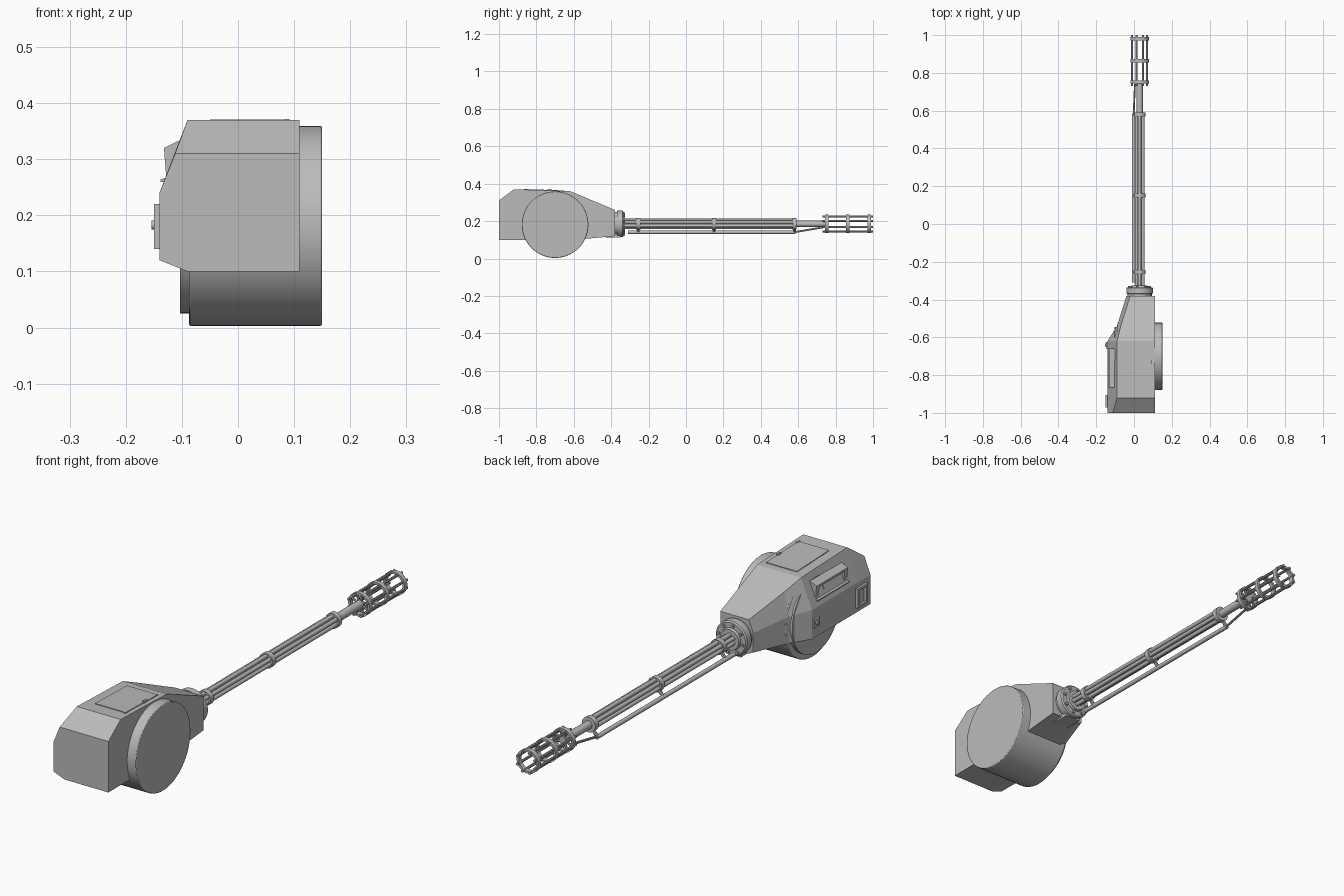
import bpy, bmesh, math
from mathutils import Vector

cube = bpy.data.objects.get("Cube")
if cube:
    bpy.data.objects.remove(cube, do_unlink=True)

metal = bpy.data.materials.new("grey metal")
grey = (0.5, 0.5, 0.5, 1)
metal.diffuse_color = grey
metal.use_nodes = True
metal.node_tree.nodes["Principled BSDF"].inputs["Base Color"].default_value = grey

AX, AZ = 0.03, 0.185  # barrel axis


def finish(name, bm, smooth=False):
    bmesh.ops.recalc_face_normals(bm, faces=bm.faces)
    mesh = bpy.data.meshes.new(name)
    bm.to_mesh(mesh)
    bm.free()
    mesh.materials.append(metal)
    ob = bpy.data.objects.new(name, mesh)
    bpy.context.collection.objects.link(ob)
    if smooth:
        bpy.ops.object.select_all(action='DESELECT')
        ob.select_set(True)
        bpy.context.view_layer.objects.active = ob
        bpy.ops.object.shade_smooth_by_angle(angle=math.radians(35))
    return ob


def loft(name, sections):
    """Skin a list of matching closed sections and cap the ends."""
    bm = bmesh.new()
    rings = [[bm.verts.new(p) for p in s] for s in sections]
    n = len(rings[0])
    for a, b in zip(rings, rings[1:]):
        for i in range(n):
            j = (i + 1) % n
            bm.faces.new((a[i], a[j], b[j], b[i]))
    bm.faces.new(rings[0])
    bm.faces.new(rings[-1])
    return finish(name, bm)


def prism(name, profile, y0, y1):
    return loft(name, [[(x, y, z) for x, z in profile] for y in (y0, y1)])


def box(name, x0, x1, y0, y1, z0, z1):
    return prism(name, [(x0, z0), (x1, z0), (x1, z1), (x0, z1)], y0, y1)


def rod(name, a, b, r, sides=16):
    a, b = Vector(a), Vector(b)
    d = b - a
    bm = bmesh.new()
    bmesh.ops.create_cone(bm, cap_ends=True, segments=sides, radius1=r, radius2=r, depth=d.length)
    bm.transform(d.to_track_quat('Z', 'Y').to_matrix().to_4x4())
    bmesh.ops.translate(bm, verts=bm.verts, vec=(a + b) / 2)
    return finish(name, bm, True)


def lathe(name, profile, sides=32, closed=False):
    """Revolve (radius, y) points about the barrel axis."""
    bm = bmesh.new()
    rings = []
    for r, y in profile:
        rings.append([bm.verts.new((AX + r * math.cos(t), y, AZ + r * math.sin(t)))
                      for t in (math.tau * i / sides for i in range(sides))])
    pairs = list(zip(rings, rings[1:]))
    if closed:
        pairs.append((rings[-1], rings[0]))
    else:
        bm.faces.new(rings[0])
        bm.faces.new(rings[-1])
    for a, b in pairs:
        for i in range(sides):
            j = (i + 1) % sides
            bm.faces.new((a[i], a[j], b[j], b[i]))
    return finish(name, bm, True)


def band(name, r0, r1, y0, y1):
    return lathe(name, [(r0, y0), (r1, y0), (r1, y1), (r0, y1)], closed=True)


def around(count, radius, offset=0.0):
    for i in range(count):
        t = math.tau * i / count + offset
        yield AX + radius * math.cos(t), AZ + radius * math.sin(t)


# Armoured housing
def section(y, side, top, under, zb, zl, zm, zt):
    return [(x, y, z) for x, z in ((0.11, zb), (0.11, zt), (top, zt),
                                   (side, zm), (side, zl), (under, zb))]


loft("housing", [
    section(-1.0, -0.14, -0.112, -0.09, 0.10, 0.12, 0.24, 0.31),
    section(-0.92, -0.14, -0.09, -0.09, 0.10, 0.12, 0.24, 0.37),
    section(-0.62, -0.14, -0.09, -0.09, 0.10, 0.12, 0.24, 0.36),
    section(-0.54, -0.09, -0.07, -0.06, 0.105, 0.12, 0.23, 0.327),
    section(-0.38, -0.04, -0.02, -0.02, 0.12, 0.13, 0.21, 0.26)])

# Ammunition drum and its inner rim
drum = rod("drum", (-0.087, -0.70, 0.181), (0.15, -0.70, 0.181), 0.178, 64)
bevel = drum.modifiers.new("edge", 'BEVEL')
bevel.width = 0.003
bevel.segments = 2
bevel.limit_method = 'ANGLE'
rod("drum_rim", (-0.103, -0.70, 0.181), (-0.08, -0.70, 0.181), 0.156, 64)

# Roof hatch and hinges
loft("roof_hatch", [[(x, y, z + s) for x, y, z in
                     ((-0.05, -0.86, 0.368), (0.09, -0.86, 0.368),
                      (0.09, -0.65, 0.361), (-0.05, -0.65, 0.361))] for s in (-0.004, 0.003)])
for y in (-0.855, -0.73):
    box("hatch_hinge", 0.084, 0.092, y - 0.01, y + 0.01, 0.36, 0.372)

# Hooded vent on the sloping flank
cheek = [(-0.095, 0.338), (-0.132, 0.32), (-0.128, 0.268), (-0.10, 0.268)]
for y in (-0.865, -0.68):
    prism("vent_cheek", cheek, y, y + 0.02)
prism("vent_hood", [(-0.095, 0.338), (-0.132, 0.32), (-0.131, 0.31), (-0.095, 0.322)], -0.865, -0.66)
prism("vent_sill", [(-0.12, 0.27), (-0.138, 0.264), (-0.138, 0.259), (-0.12, 0.259)], -0.865, -0.66)
prism("vent_slat", [(-0.10, 0.315), (-0.113, 0.315), (-0.125, 0.285), (-0.11, 0.285)], -0.80, -0.72)

# Framed grip and latch on the side wall
for y in (-0.965, -0.91):
    box("grip_upright", -0.15, -0.138, y - 0.006, y + 0.006, 0.14, 0.22)
for z in (0.145, 0.215):
    box("grip_crossbar", -0.15, -0.138, -0.965, -0.91, z - 0.005, z + 0.005)
box("latch_plate", -0.148, -0.138, -0.66, -0.625, 0.165, 0.2)
rod("latch_knob", (-0.154, -0.64, 0.183), (-0.14, -0.64, 0.183), 0.008)

# Mounting flange
lathe("flange", [(0.064, -0.40), (0.064, -0.37), (0.071, -0.368), (0.071, -0.34),
                 (0.066, -0.335), (0.045, -0.335), (0.042, -0.325), (0.02, -0.325)], 48)
box("flange_foot", -0.005, 0.065, -0.43, -0.35, 0.112, 0.15)
for x, z in around(8, 0.056, 0.2):
    rod("flange_bolt", (x, -0.34, z), (x, -0.327, z), 0.006, 8)

# Barrel cluster with clamps
rod("barrel_core", (AX, -0.34, AZ), (AX, 0.76, AZ), 0.017)
for x, z in around(6, 0.0195, math.pi / 6):
    rod("barrel", (x, -0.34, z), (x, 0.58, z), 0.0085)
for y in (-0.255, 0.15, 0.58):
    band("barrel_clamp", 0.015, 0.031, y - 0.011, y + 0.011)
    rod("pipe_bracket", (0.018, y, 0.166), (-0.002, y, 0.14), 0.007, 8)

# Lower pipe and its thin feed line
rod("lower_pipe", (-0.002, -0.31, 0.14), (-0.002, 0.585, 0.14), 0.009)
rod("feed_line", (-0.002, 0.575, 0.14), (0.005, 0.74, 0.168), 0.005, 10)

# Muzzle cage
for y in (0.752, 0.865, 0.98):
    band("cage_ring", 0.039, 0.049, y - 0.009, y + 0.009)
for x, z in around(8, 0.043, math.pi / 8):
    rod("cage_rod", (x, 0.73, z), (x, 1.0, z), 0.0055, 10)
    rod("cage_spoke", (AX, 0.752, AZ), (x, 0.752, z), 0.005, 8)
